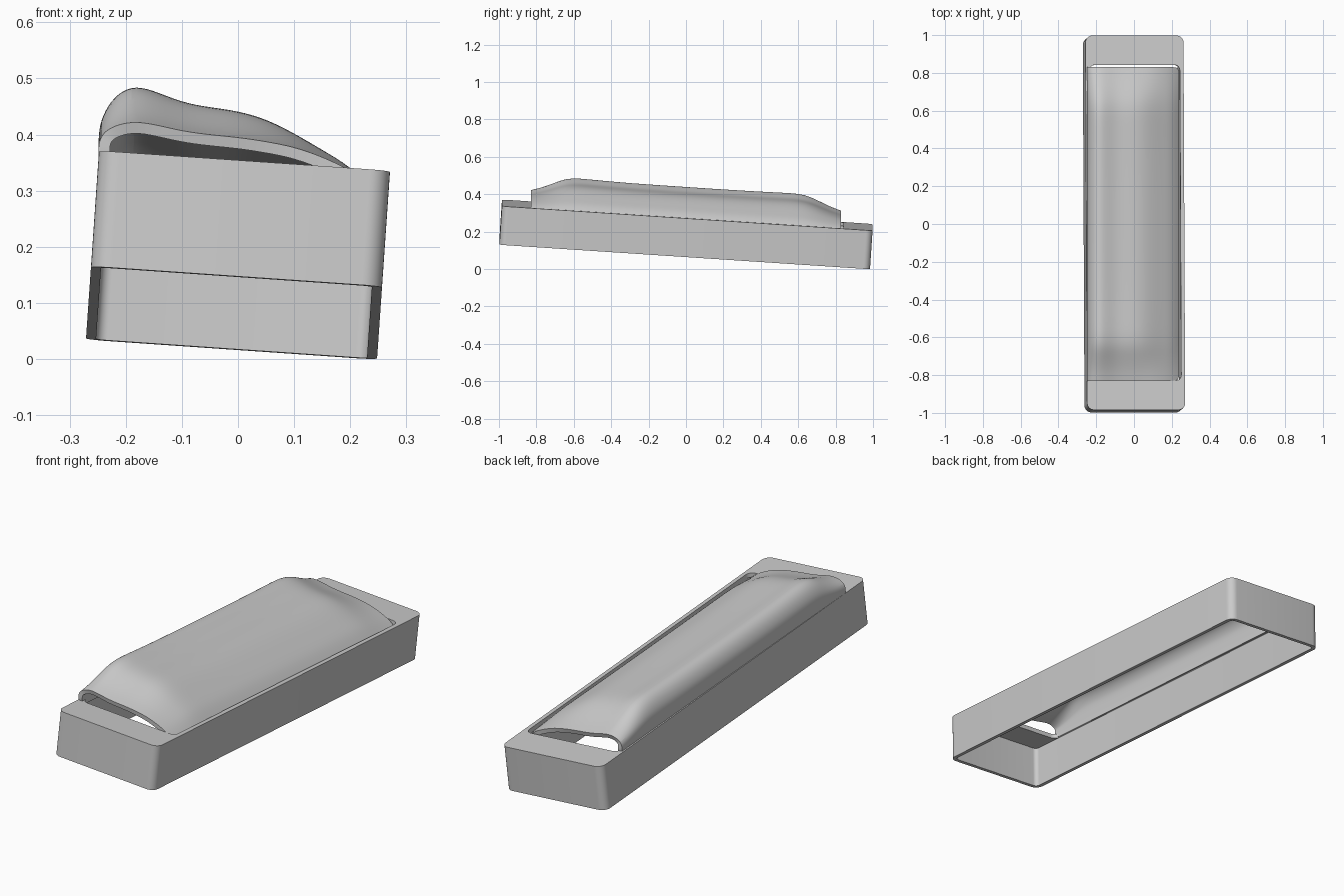
import bpy, bmesh
from math import cos, sin, pi
from mathutils import Euler, Vector

cube = bpy.data.objects.get("Cube")
if cube:
    bpy.data.objects.remove(cube, do_unlink=True)

grey = bpy.data.materials.new("light_grey")
grey.use_nodes = True
colour = (0.6, 0.6, 0.6, 1)
grey.diffuse_color = colour
grey.node_tree.nodes["Principled BSDF"].inputs["Base Color"].default_value = colour


def make_object(name, bm):
    bmesh.ops.recalc_face_normals(bm, faces=bm.faces)
    mesh = bpy.data.meshes.new(name)
    bm.to_mesh(mesh)
    bm.free()
    mesh.materials.append(grey)
    obj = bpy.data.objects.new(name, mesh)
    bpy.context.collection.objects.link(obj)
    bpy.ops.object.select_all(action='DESELECT')
    obj.select_set(True)
    bpy.context.view_layer.objects.active = obj
    return obj


def rounded_loop(bm, half_x, half_y, radius, z, steps=8):
    """Ring of vertices around a rectangle with round corners."""
    ring = []
    for i, (sx, sy) in enumerate([(1, 1), (-1, 1), (-1, -1), (1, -1)]):
        for k in range(steps + 1):
            a = (i + k / steps) * pi / 2
            ring.append(bm.verts.new((sx * (half_x - radius) + radius * cos(a),
                                      sy * (half_y - radius) + radius * sin(a), z)))
    return ring


# Tray frame: open underneath, with a long opening in its top plate
HX, HY, HZ, WALL = 0.26, 0.993, 0.1035, 0.018
bm = bmesh.new()
rings = [
    rounded_loop(bm, HX, HY, 0.036, -HZ),
    rounded_loop(bm, HX, HY, 0.036, HZ),
    rounded_loop(bm, HX - 0.02, 0.838, 0.03, HZ),
    rounded_loop(bm, HX - 0.02, 0.838, 0.03, HZ - 0.02),
    rounded_loop(bm, HX - WALL, HY - WALL, 0.02, HZ - 0.02),
    rounded_loop(bm, HX - WALL, HY - WALL, 0.02, -HZ),
]
for r, ring in enumerate(rings):
    other = rings[(r + 1) % len(rings)]
    for i in range(len(ring)):
        j = (i + 1) % len(ring)
        bm.faces.new((ring[i], ring[j], other[j], other[i]))
frame = make_object("tray_frame", bm)
frame.location = (0, 0, 0.185)
frame.rotation_euler = (-0.066, 0.069, 0)
bpy.ops.object.shade_smooth_by_angle()

# Plane of the frame's top, used to set the cover's height
tilt = Euler((-0.066, 0.069, 0)).to_matrix()
normal = tilt @ Vector((0, 0, 1))
top_point = Vector((0, 0, 0.185)) + normal * HZ


def plate_height(x, y):
    return top_point.z - (normal.x * (x - top_point.x) + normal.y * (y - top_point.y)) / normal.z


# Cover: cross-section as (x, height at the open ends, height in the middle)
section = [(-0.247, -0.02, -0.02), (-0.25, 0.02, 0.055), (-0.242, 0.041, 0.088),
           (-0.222, 0.056, 0.124), (-0.19, 0.066, 0.146), (-0.155, 0.065, 0.142),
           (-0.1, 0.055, 0.122), (-0.05, 0.052, 0.117), (0, 0.051, 0.114),
           (0.05, 0.047, 0.103), (0.1, 0.041, 0.081), (0.15, 0.027, 0.054),
           (0.2, 0.007, 0.028), (0.238, -0.02, -0.01)]
# Lengthwise stations as (y, share of the middle height)
stations = [(-0.83, 0), (-0.79, 0.15), (-0.75, 0.34), (-0.7, 0.62), (-0.65, 0.9),
            (-0.59, 1.03), (-0.5, 0.99), (-0.3, 0.92), (0, 0.92), (0.3, 0.92),
            (0.5, 0.96), (0.59, 0.98), (0.65, 0.87), (0.7, 0.62), (0.75, 0.34),
            (0.79, 0.15), (0.83, 0)]
bm = bmesh.new()
grid = [[bm.verts.new((x, y, plate_height(x, y) + low + (high - low) * share))
         for x, low, high in section] for y, share in stations]
for a, b in zip(grid, grid[1:]):
    for i in range(len(section) - 1):
        bm.faces.new((a[i], a[i + 1], b[i + 1], b[i]))
bm.normal_update()
cover = make_object("curved_cover", bm)
if sum(p.normal.z for p in cover.data.polygons) < 0:
    cover.data.flip_normals()
bpy.ops.object.shade_smooth_by_angle()
for p in cover.data.polygons:
    p.use_smooth = True
smooth = cover.modifiers.new("smooth", 'SUBSURF')
smooth.levels = smooth.render_levels = 2
shell = cover.modifiers.new("shell", 'SOLIDIFY')
shell.thickness = 0.02
shell.offset = -1
# Keep the cut ends of the shell crisp
edge = cover.modifiers.new("crisp_ends", 'EDGE_SPLIT')
edge.split_angle = 0.9
